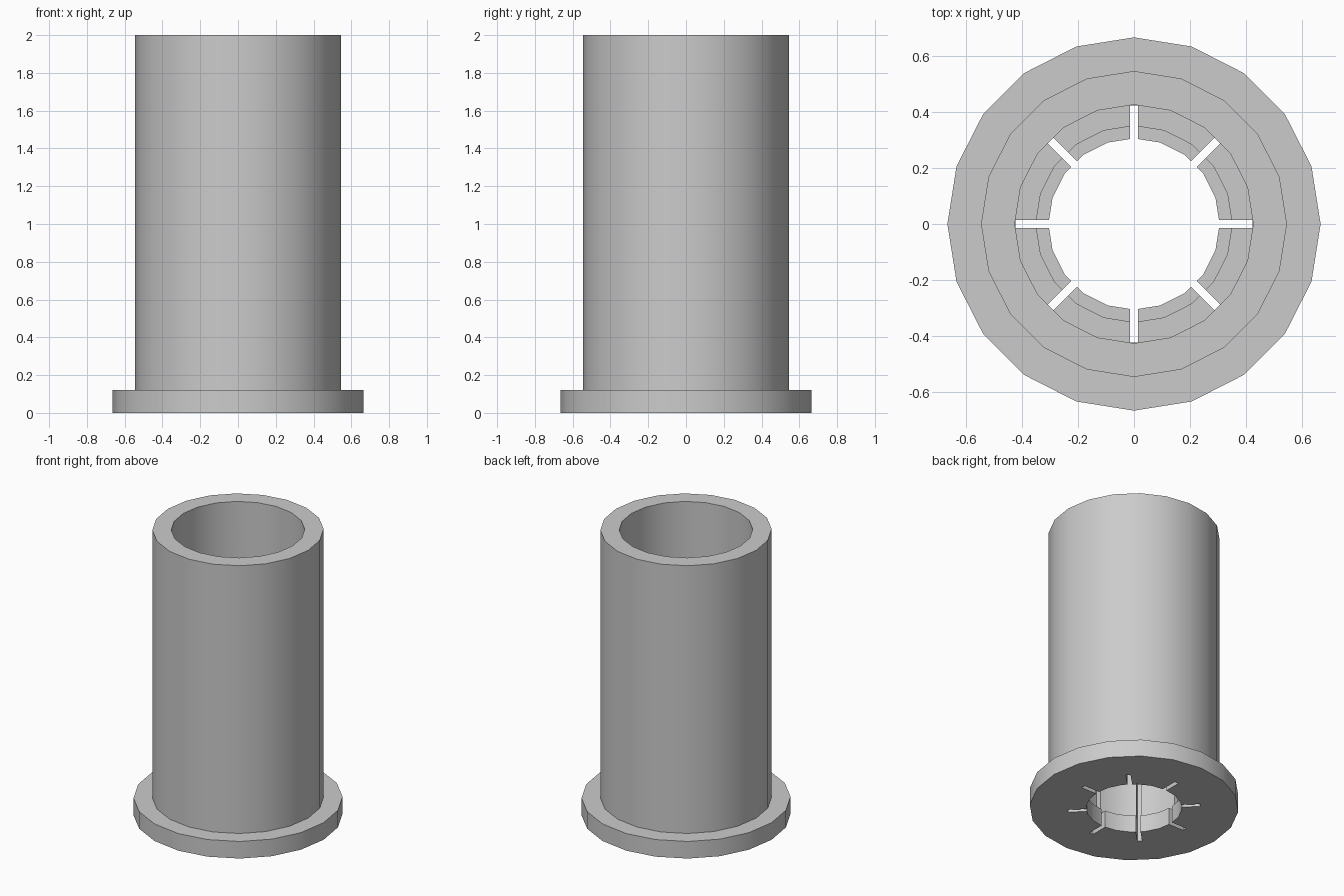
import bpy
import bmesh
from math import pi
from mathutils import Matrix, Vector

SIDES = 20
FLANGE_R, TUBE_R, BORE_R = 0.665, 0.545, 0.425
SLEEVE_R, LIP_R = 0.35, 0.305
FLANGE_H, SLEEVE_H, HEIGHT = 0.12, 1.0, 2.0
SLOT_W, SLOT_IN, SLOT_OUT = 0.03, 0.25, 0.422

cube = bpy.data.objects.get("Cube")
if cube:
    bpy.data.objects.remove(cube, do_unlink=True)

grey = bpy.data.materials.new("light grey")
grey.use_nodes = True
colour = (0.6, 0.6, 0.6, 1)
grey.diffuse_color = colour
grey.node_tree.nodes["Principled BSDF"].inputs["Base Color"].default_value = colour


def finish(bm, name):
    """Turn a bmesh into a grey object."""
    bmesh.ops.recalc_face_normals(bm, faces=bm.faces)
    mesh = bpy.data.meshes.new(name)
    bm.to_mesh(mesh)
    bm.free()
    mesh.materials.append(grey)
    obj = bpy.data.objects.new(name, mesh)
    bpy.context.collection.objects.link(obj)
    return obj


def lathe(name, profile):
    """Revolve a closed (radius, height) profile about z."""
    bm = bmesh.new()
    verts = [bm.verts.new((r, 0, z)) for r, z in profile]
    edges = [bm.edges.new((a, b)) for a, b in zip(verts, verts[1:] + verts[:1])]
    bmesh.ops.spin(bm, geom=verts + edges, cent=(0, 0, 0), axis=(0, 0, 1),
                   angle=2 * pi, steps=SIDES, use_merge=True)
    bmesh.ops.remove_doubles(bm, verts=bm.verts, dist=0.0001)
    return finish(bm, name)


# Flanged tube with an inner sleeve and a lip at its foot
body = lathe("flanged_tube", [
    (LIP_R, 0), (FLANGE_R, 0), (FLANGE_R, FLANGE_H), (TUBE_R, FLANGE_H),
    (TUBE_R, HEIGHT), (BORE_R, HEIGHT), (BORE_R, SLEEVE_H),
    (SLEEVE_R, SLEEVE_H), (SLEEVE_R, FLANGE_H), (LIP_R, FLANGE_H)])

# Eight radial slots divide the lip and sleeve into fingers
bm = bmesh.new()
size = Vector((SLOT_OUT - SLOT_IN, SLOT_W, SLEEVE_H + 0.12))
centre = Vector(((SLOT_OUT + SLOT_IN) / 2, 0, SLEEVE_H / 2))
for i in range(8):
    place = (Matrix.Rotation(i * pi / 4, 4, "Z") @ Matrix.Translation(centre)
             @ Matrix.Diagonal(size).to_4x4())
    bmesh.ops.create_cube(bm, size=1, matrix=place)
cutter = finish(bm, "slot_cutter")
cutter.hide_render = True

cut = body.modifiers.new("slots", "BOOLEAN")
cut.operation = "DIFFERENCE"
cut.solver = "EXACT"
cut.object = cutter
bpy.ops.object.select_all(action="DESELECT")
body.select_set(True)
bpy.context.view_layer.objects.active = body
bpy.ops.object.modifier_apply(modifier=cut.name)
bpy.data.objects.remove(cutter, do_unlink=True)

# Smooth round walls, sharp rims
bpy.ops.object.shade_smooth_by_angle(angle=pi / 6)
